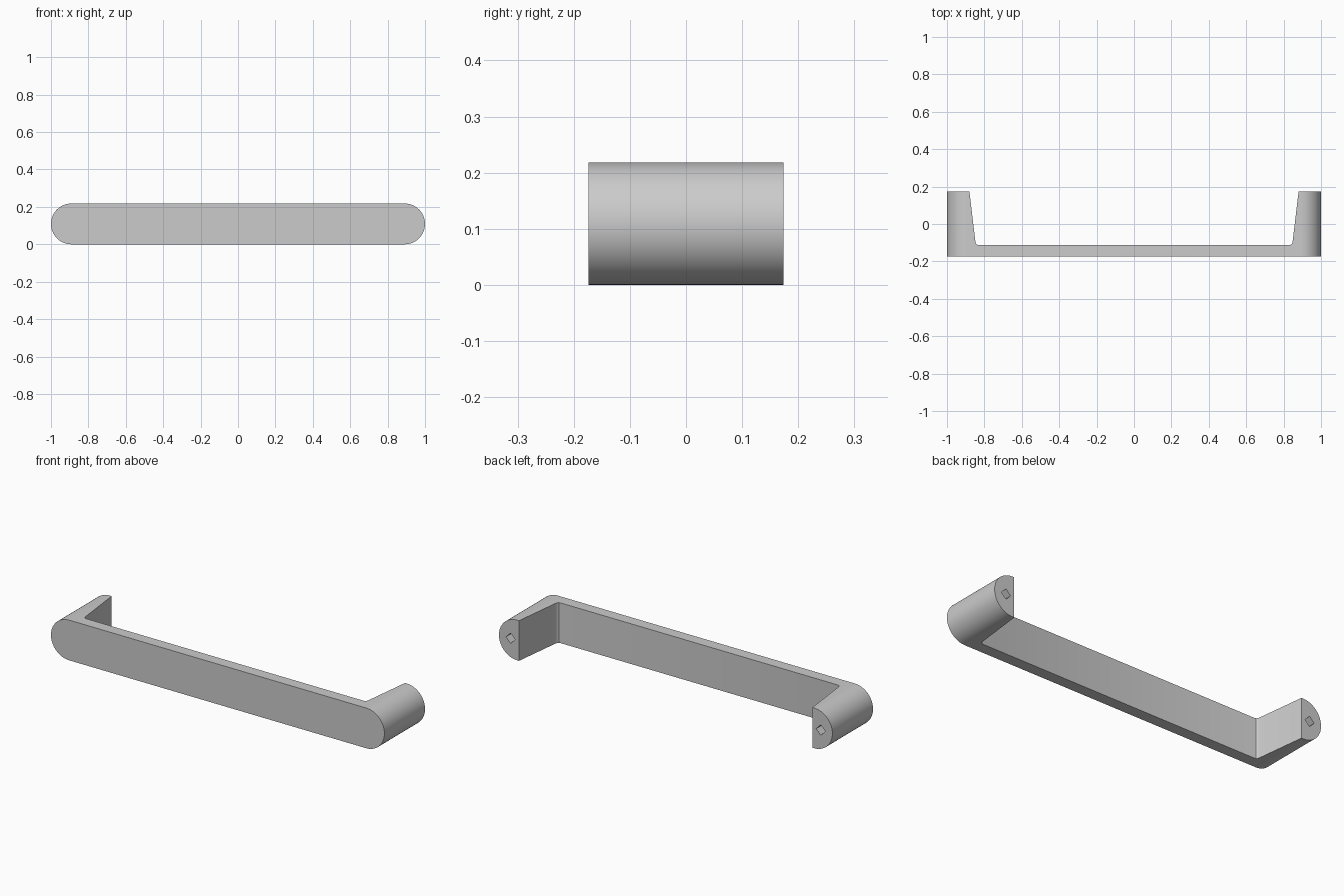
import bpy, bmesh
from math import sin, cos, pi, radians

cube = bpy.data.objects.get("Cube")
if cube:
    bpy.data.objects.remove(cube, do_unlink=True)

R = 0.109                     # half the height of the bar
FRONT, BACK = -0.174, 0.174
HOLE_X = 0.93

grey = bpy.data.materials.new("satin grey")
grey.use_nodes = True
grey.diffuse_color = (0.6, 0.6, 0.6, 1)
grey.node_tree.nodes["Principled BSDF"].inputs["Base Color"].default_value = (0.6, 0.6, 0.6, 1)


def prism(name, outline, direction):
    """Extrude a closed outline of 3D points along a direction."""
    bm = bmesh.new()
    face = bm.faces.new([bm.verts.new(p) for p in outline])
    ext = bmesh.ops.extrude_face_region(bm, geom=[face])
    verts = [g for g in ext["geom"] if isinstance(g, bmesh.types.BMVert)]
    bmesh.ops.translate(bm, verts=verts, vec=direction)
    bmesh.ops.recalc_face_normals(bm, faces=bm.faces)
    mesh = bpy.data.meshes.new(name)
    bm.to_mesh(mesh)
    bm.free()
    mesh.materials.append(grey)
    obj = bpy.data.objects.new(name, mesh)
    bpy.context.collection.objects.link(obj)
    return obj


def cut(target, cutter):
    """Subtract the cutter and remove it."""
    cutter.hide_render = True
    mod = target.modifiers.new("cut", 'BOOLEAN')
    mod.operation, mod.solver, mod.object = 'DIFFERENCE', 'EXACT', cutter
    bpy.context.view_layer.objects.active = target
    bpy.ops.object.modifier_apply(modifier=mod.name)
    bpy.data.objects.remove(cutter, do_unlink=True)


# Round-ended bar, full depth
N = 32
outline = []
for side in (1, -1):
    for i in range(N + 1):
        a = -pi / 2 + pi * i / N
        outline.append((side * (1 - R + R * cos(a)), FRONT, R + side * R * sin(a)))
handle = prism("pull_handle", outline, (0, BACK - FRONT, 0))

# Tapered finger gap behind the grip, with small rounded corners
half = [(0.884, BACK + 0.04), (0.88, BACK), (0.848, -0.095), (0.845, -0.104),
        (0.840, -0.110), (0.832, -0.112)]
gap = [(x, y, -0.1) for x, y in half] + [(-x, y, -0.1) for x, y in reversed(half)]
cut(handle, prism("finger_gap_cutter", gap, (0, 0, 0.5)))

# Four-sided screw hole in the back of each foot
for side in (-1, 1):
    r = 0.028
    hole = [(side * HOLE_X + r * cos(k * pi / 2), BACK - 0.2, R + r * sin(k * pi / 2))
            for k in range(4)]
    cut(handle, prism("screw_hole_cutter", hole, (0, 0.3, 0)))

# Smooth round ends, crisp edges
bpy.ops.object.select_all(action='DESELECT')
handle.select_set(True)
bpy.context.view_layer.objects.active = handle
bpy.ops.object.shade_smooth_by_angle(angle=radians(30))
